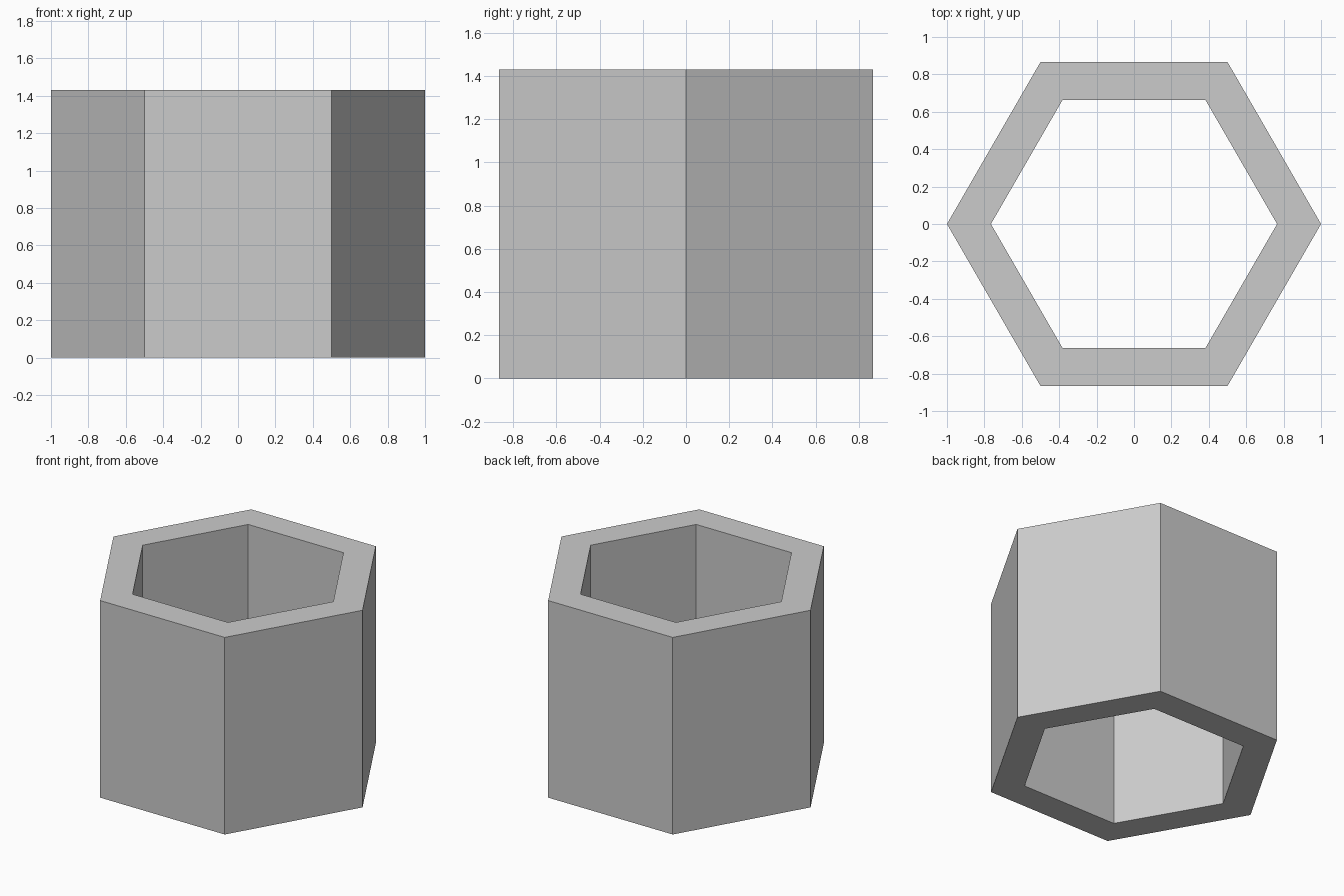
import bpy, bmesh
from math import cos, sin, pi

if "Cube" in bpy.data.objects:
    bpy.data.objects.remove(bpy.data.objects["Cube"])

SIDES, HEIGHT = 6, 1.43
R_OUT, R_IN = 1.0, 0.765


def ring(bm, radius, z):
    return [bm.verts.new((radius * cos(2 * pi * i / SIDES),
                          radius * sin(2 * pi * i / SIDES), z))
            for i in range(SIDES)]


# Hollow hexagonal tube: rectangular wall section swept round six corners
bm = bmesh.new()
section = [(R_OUT, 0), (R_OUT, HEIGHT), (R_IN, HEIGHT), (R_IN, 0)]
rings = [ring(bm, r, z) for r, z in section]
for k, a in enumerate(rings):
    b = rings[(k + 1) % len(rings)]
    for i in range(SIDES):
        j = (i + 1) % SIDES
        bm.faces.new((a[i], a[j], b[j], b[i]))
bmesh.ops.recalc_face_normals(bm, faces=bm.faces)

mesh = bpy.data.meshes.new("hexagonal_tube")
bm.to_mesh(mesh)
bm.free()
tube = bpy.data.objects.new("hexagonal_tube", mesh)
bpy.context.collection.objects.link(tube)
